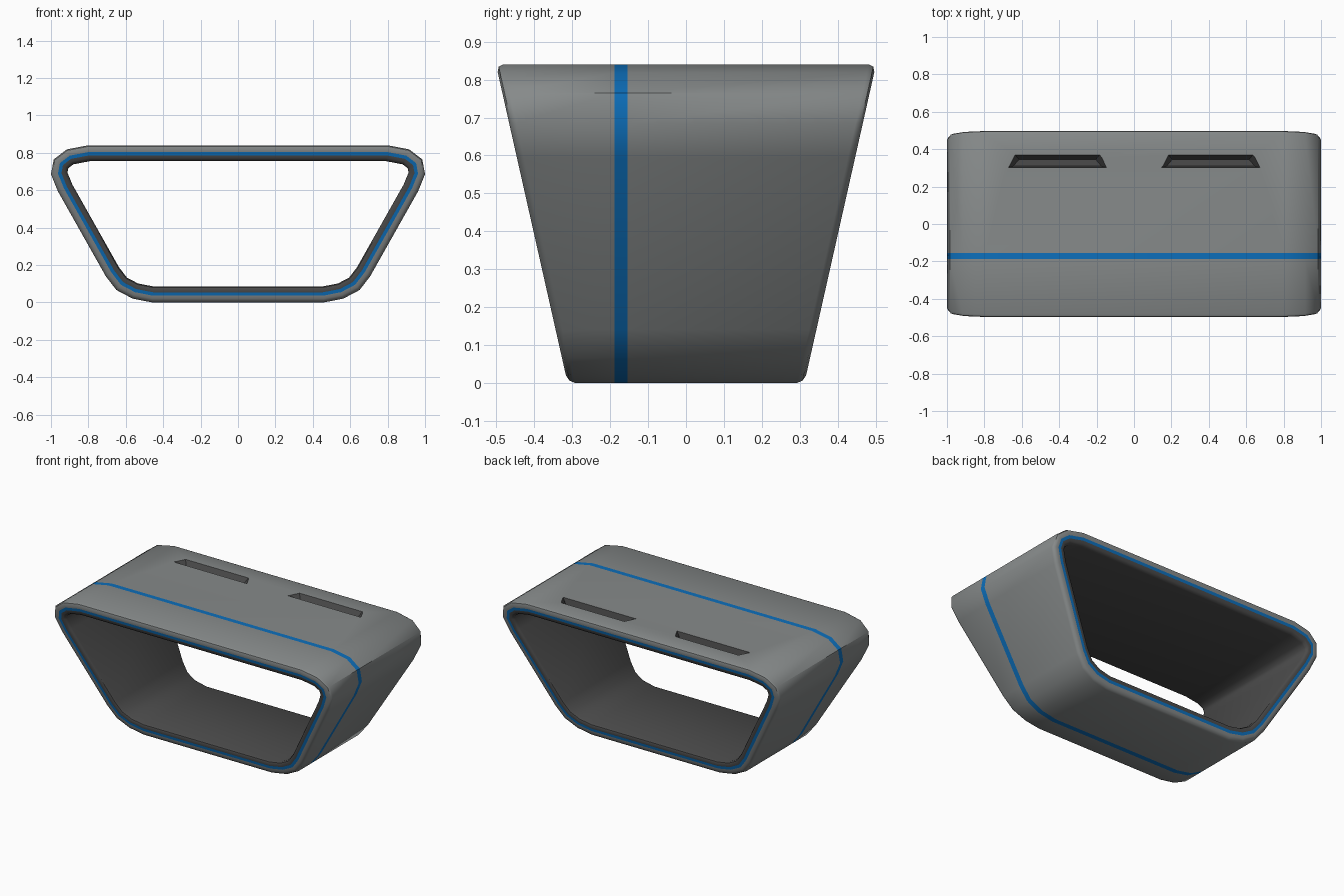
import bpy, bmesh
from mathutils import Vector

if "Cube" in bpy.data.objects:
    bpy.data.objects.remove(bpy.data.objects["Cube"])


def material(name, rgb):
    m = bpy.data.materials.new(name)
    m.diffuse_color = (*rgb, 1)
    m.use_nodes = True
    m.node_tree.nodes["Principled BSDF"].inputs["Base Color"].default_value = m.diffuse_color
    return m


MATS = [material("shell_grey", (0.24, 0.255, 0.255)),
        material("inner_dark_grey", (0.07, 0.07, 0.07)),
        material("trim_blue", (0.004, 0.16, 0.5))]


def make_object(name, bm):
    bmesh.ops.recalc_face_normals(bm, faces=bm.faces)
    me = bpy.data.meshes.new(name)
    bm.to_mesh(me)
    bm.free()
    for m in MATS:
        me.materials.append(m)
    ob = bpy.data.objects.new(name, me)
    bpy.context.collection.objects.link(ob)
    return ob


# Rounded trapezoid profile in x/z, right half then mirrored
half = [(0.46, 0), (0.563, 0.02), (0.65, 0.066), (0.707, 0.14), (0.963, 0.594),
        (1.0, 0.685), (0.985, 0.765), (0.915, 0.818), (0.80, 0.84)]
profile = [Vector(p) for p in half] + [Vector((-x, z)) for x, z in reversed(half)]


def inset(points, t):
    """Move a counter-clockwise outline inwards by t with mitred corners."""
    out = []
    for i, p in enumerate(points):
        a = (p - points[i - 1]).normalized()
        b = (points[(i + 1) % len(points)] - p).normalized()
        na, nb = Vector((-a.y, a.x)), Vector((-b.y, b.x))
        out.append(p + (na + nb) * (t / (1 + na.dot(nb))))
    return out


# Wall section: inset, end (-1 front, 1 back), setback from the slanted end
# plane, material of the strip leading to the next row
GREY, DARK, BLUE = 0, 1, 2
rim = [(0.0, 0.019), (0.006, 0.006), (0.02, 0.0), (0.036, 0.0),
       (0.054, 0.0), (0.068, 0.0), (0.079, 0.006), (0.085, 0.019)]
rim_mats = [GREY, GREY, GREY, BLUE, DARK, DARK, DARK]
rows = [(t, 1, s, m) for (t, s), m in zip(rim, rim_mats + [DARK])]
rows += [(t, -1, s, m) for (t, s), m in
         zip(reversed(rim), rim_mats[::-1] + [GREY])]
# Stripe round the outside
rows += [(0.0, 0, -0.188, BLUE), (0.0, 0, -0.155, GREY)]

bm = bmesh.new()
rings = []
for t, end, s, m in rows:
    ring = []
    for p in inset(profile, t):
        y = end * (0.3125 + 0.225 * p.y - s) if end else s
        ring.append(bm.verts.new((p.x, y, p.y)))
    rings.append(ring)
n = len(profile)
for r, ring in enumerate(rings):
    nxt = rings[(r + 1) % len(rings)]
    for i in range(n):
        j = (i + 1) % n
        f = bm.faces.new((ring[i], ring[j], nxt[j], nxt[i]))
        f.material_index = rows[r][3]
shell = make_object("hollow_shell", bm)

# Two sloped vent recesses cut in the top
bm = bmesh.new()
for cx in (-0.41, 0.41):
    levels = []
    for z, w0, w1, y0, y1 in ((0.86, 0.278, 0.236, 0.297, 0.382),
                              (0.80, 0.236, 0.205, 0.309, 0.345)):
        levels.append([bm.verts.new((cx + x, y, z)) for x, y in
                       ((-w0, y0), (w0, y0), (w1, y1), (-w1, y1))])
    lo, hi = levels[1], levels[0]
    bm.faces.new(lo)
    bm.faces.new(hi)
    for i in range(4):
        j = (i + 1) % 4
        bm.faces.new((lo[i], lo[j], hi[j], hi[i]))
for f in bm.faces:
    f.material_index = DARK
cutter = make_object("vent_cutter", bm)
cutter.hide_render = True

mod = shell.modifiers.new("vents", 'BOOLEAN')
mod.operation = 'DIFFERENCE'
mod.solver = 'EXACT'
mod.object = cutter
bpy.context.view_layer.objects.active = shell
bpy.ops.object.select_all(action='DESELECT')
shell.select_set(True)
bpy.ops.object.modifier_apply(modifier=mod.name)
bpy.data.objects.remove(cutter)
bpy.ops.object.shade_smooth_by_angle(angle=0.7)
